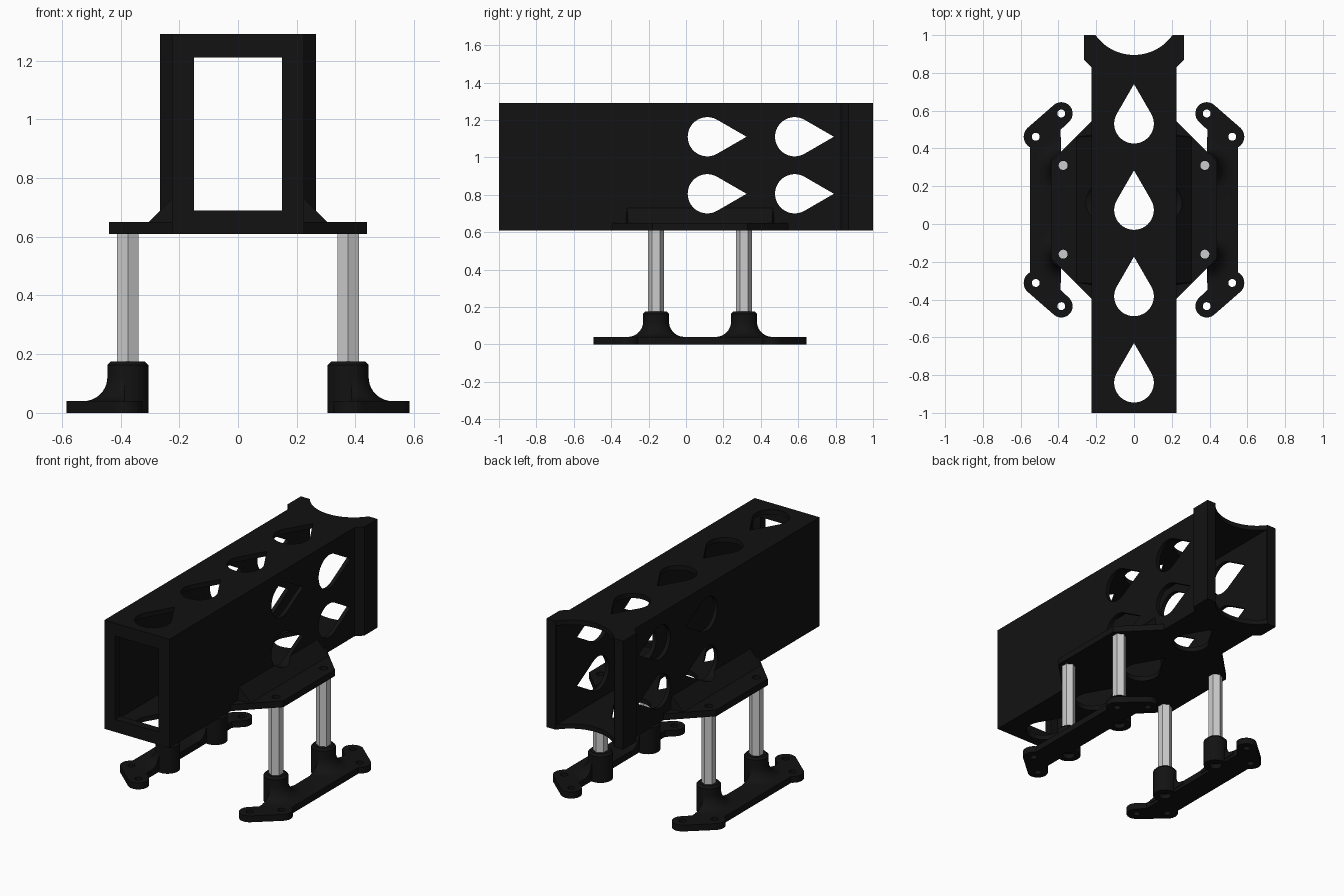
import bpy, bmesh, math
from mathutils import Vector, Matrix

if "Cube" in bpy.data.objects:
    bpy.data.objects.remove(bpy.data.objects["Cube"])

MID = 0.075            # centre of plate and feet along y
POSTS = (-0.16, 0.31)  # post positions along y


def material(name, c):
    m = bpy.data.materials.new(name)
    m.diffuse_color = (c, c, c, 1)
    m.use_nodes = True
    m.node_tree.nodes["Principled BSDF"].inputs["Base Color"].default_value = m.diffuse_color
    return m


BLACK, STEEL = material("black_plastic", 0.006), material("steel", 0.55)


def make(name, bm, mat=BLACK):
    bmesh.ops.recalc_face_normals(bm, faces=bm.faces)
    me = bpy.data.meshes.new(name)
    bm.to_mesh(me)
    bm.free()
    ob = bpy.data.objects.new(name, me)
    bpy.context.collection.objects.link(ob)
    me.materials.append(mat)
    return ob


def prism(name, pts, lo, hi, axis='Z', mat=BLACK):
    """Extrude a 2D outline; axis X treats the outline as (y, z)."""
    bm = bmesh.new()
    f = bm.faces.new([bm.verts.new((x, y, lo)) for x, y in pts])
    r = bmesh.ops.extrude_face_region(bm, geom=[f])
    bmesh.ops.translate(bm, verts=[v for v in r['geom'] if isinstance(v, bmesh.types.BMVert)],
                        vec=(0, 0, hi - lo))
    if axis == 'X':
        for v in bm.verts:
            v.co = Vector((v.co.z, v.co.x, v.co.y))
    return make(name, bm, mat)


def box(name, x0, x1, y0, y1, z0, z1):
    return prism(name, [(x0, y0), (x1, y0), (x1, y1), (x0, y1)], z0, z1)


def circle(cx, cy, r, n=32, start=0.0):
    return [(cx + r * math.cos(start + 2 * math.pi * i / n),
             cy + r * math.sin(start + 2 * math.pi * i / n)) for i in range(n)]


def teardrop(cx, cy, r, turn):
    """Circle with a tangent point at distance 2r in direction turn."""
    arc = [turn + math.radians(60 + 240 * i / 28) for i in range(29)]
    return ([(cx + r * math.cos(a), cy + r * math.sin(a)) for a in arc]
            + [(cx + 2 * r * math.cos(turn), cy + 2 * r * math.sin(turn))])


def capsule(a, ra, b, rb):
    pts = [Vector((x, y, 0)) for x, y in circle(*a, ra) + circle(*b, rb)]
    bm = bmesh.new()
    for p in pts:
        bm.verts.new(p)
        bm.verts.new(p + Vector((0, 0, 0.04)))
    r = bmesh.ops.convex_hull(bm, input=bm.verts)
    bmesh.ops.delete(bm, geom=list({v for v in r['geom_interior'] if isinstance(v, bmesh.types.BMVert)}),
                     context='VERTS')
    bmesh.ops.dissolve_limit(bm, angle_limit=0.01, verts=bm.verts, edges=bm.edges)
    return make("arm", bm)


def combine(ob, others, op):
    for o in others:
        m = ob.modifiers.new("bool", 'BOOLEAN')
        m.operation, m.solver, m.object = op, 'EXACT', o
    bpy.context.view_layer.update()
    me = bpy.data.meshes.new_from_object(ob.evaluated_get(bpy.context.evaluated_depsgraph_get()))
    ob.modifiers.clear()
    ob.data = me
    for o in others:
        bpy.data.objects.remove(o)


def smooth(ob):
    bpy.ops.object.select_all(action='DESELECT')
    ob.select_set(True)
    bpy.context.view_layer.objects.active = ob
    bpy.ops.object.shade_smooth_by_angle(angle=math.radians(30))


# Box channel: outline with a wider socket at the back
half = [(0.225, -1), (0.225, 0.83), (0.265, 0.87), (0.265, 1)]
channel = prism("channel", half + [(-x, y) for x, y in reversed(half)], 0.61, 1.29)
combine(channel, [box("cavity", -0.2, 0.2, -0.95, 1.1, 0.64, 1.26),
                  box("front_opening", -0.15, 0.15, -1.1, -0.9, 0.69, 1.21),
                  prism("notch", circle(0, 1.145, 0.25, 96), 0.5, 1.4)], 'DIFFERENCE')

# Mounting wings and sloped gussets on both sides
parts = []
for s in (1, -1):
    parts.append(prism("wing", [(s * x, MID + y) for x, y in
                 ((0.21, -0.485), (0.44, -0.255), (0.44, 0.255), (0.21, 0.485))], 0.61, 0.65))
    bm = bmesh.new()
    for x, z, h in ((0.21, 0.63, 0.40), (0.305, 0.63, 0.385), (0.305, 0.65, 0.385),
                    (0.225, 0.73, 0.39), (0.21, 0.73, 0.39)):
        for e in (1, -1):
            bm.verts.new((s * x, MID + e * h, z))
    bmesh.ops.convex_hull(bm, input=bm.verts)
    parts.append(make("gusset", bm))
combine(channel, parts, 'UNION')

# Teardrop windows through sides and through top and bottom, screw holes in wings
cuts = []
for i in range(4):
    for z in (1.11, 0.805):
        cuts.append(prism("side_window", teardrop(-0.82 + 0.467 * i, z, 0.105, 0), -0.5, 0.5, 'X'))
    cuts.append(prism("top_window", teardrop(0, -0.84 + 0.457 * i, 0.105, math.pi / 2), 0.5, 1.4))
for s in (1, -1):
    for y in POSTS:
        cuts.append(prism("screw_hole", circle(s * 0.375, y, 0.024), 0.5, 0.68))
combine(channel, cuts, 'DIFFERENCE')
smooth(channel)


def lathe(name, profile, x, y, clip=None):
    """Turn an (r, z) profile about the vertical, closed at both ends."""
    bm = bmesh.new()
    n = 48
    rings = [[bm.verts.new((px, py, z)) for px, py in circle(x, y, r, n)] for r, z in profile]
    for a, b in zip(rings, rings[1:]):
        for i in range(n):
            bm.faces.new((a[i], a[(i + 1) % n], b[(i + 1) % n], b[i]))
    bm.faces.new(rings[0])
    bm.faces.new(rings[-1])
    if clip is not None:
        g = bm.verts[:] + bm.edges[:] + bm.faces[:]
        bmesh.ops.bisect_plane(bm, geom=g, plane_co=(clip, 0, 0), plane_no=(1, 0, 0), clear_inner=True)
        bmesh.ops.holes_fill(bm, edges=[e for e in bm.edges if e.is_boundary])
    return make(name, bm)


def build_foot(name):
    """Right-hand foot: bar, lobed arms and filleted sockets."""
    foot = prism(name, [(x, MID + y) for x, y in
                 ((0.39, -0.50), (0.51, -0.39), (0.55, -0.33), (0.55, 0.33), (0.51, 0.39), (0.39, 0.50))],
                 0, 0.04)
    adds, cuts = [], []
    for e in (1, -1):
        a, b = (0.385, MID + e * 0.51), (0.52, MID + e * 0.387)
        adds.append(capsule(a, 0.06, b, 0.064))
        cuts += [prism("hole", circle(*p, 0.021), -0.1, 0.1) for p in (a, b)]
    arc = [math.radians(90 * i / 10) for i in range(11)]
    flare = [(0.15, 0.02)] + [(0.152 - 0.082 * math.sin(t), 0.122 - 0.082 * math.cos(t)) for t in arc]
    for y in POSTS:
        adds.append(lathe("socket", [(0.07, 0), (0.07, 0.163), (0.058, 0.175)], 0.375, y))
        adds.append(lathe("fillet", flare, 0.375, y, 0.386))
        cuts.append(prism("screw_recess", circle(0.375, y, 0.036), -0.1, 0.03))
    combine(foot, adds, 'UNION')
    combine(foot, cuts, 'DIFFERENCE')
    return foot


# Feet: one modelled, the other mirrored
right = build_foot("right_foot")
bm = bmesh.new()
bm.from_mesh(right.data)
bmesh.ops.transform(bm, matrix=Matrix.Scale(-1, 4, (1, 0, 0)), verts=bm.verts)
left = make("left_foot", bm)
smooth(right)
smooth(left)

# Hexagonal steel posts
for s, side in ((1, "right"), (-1, "left")):
    for y, end in zip(POSTS, ("front", "back")):
        prism(f"{side}_{end}_post", circle(s * 0.375, y, 0.042, 6, math.pi / 2), 0.05, 0.61, mat=STEEL)
